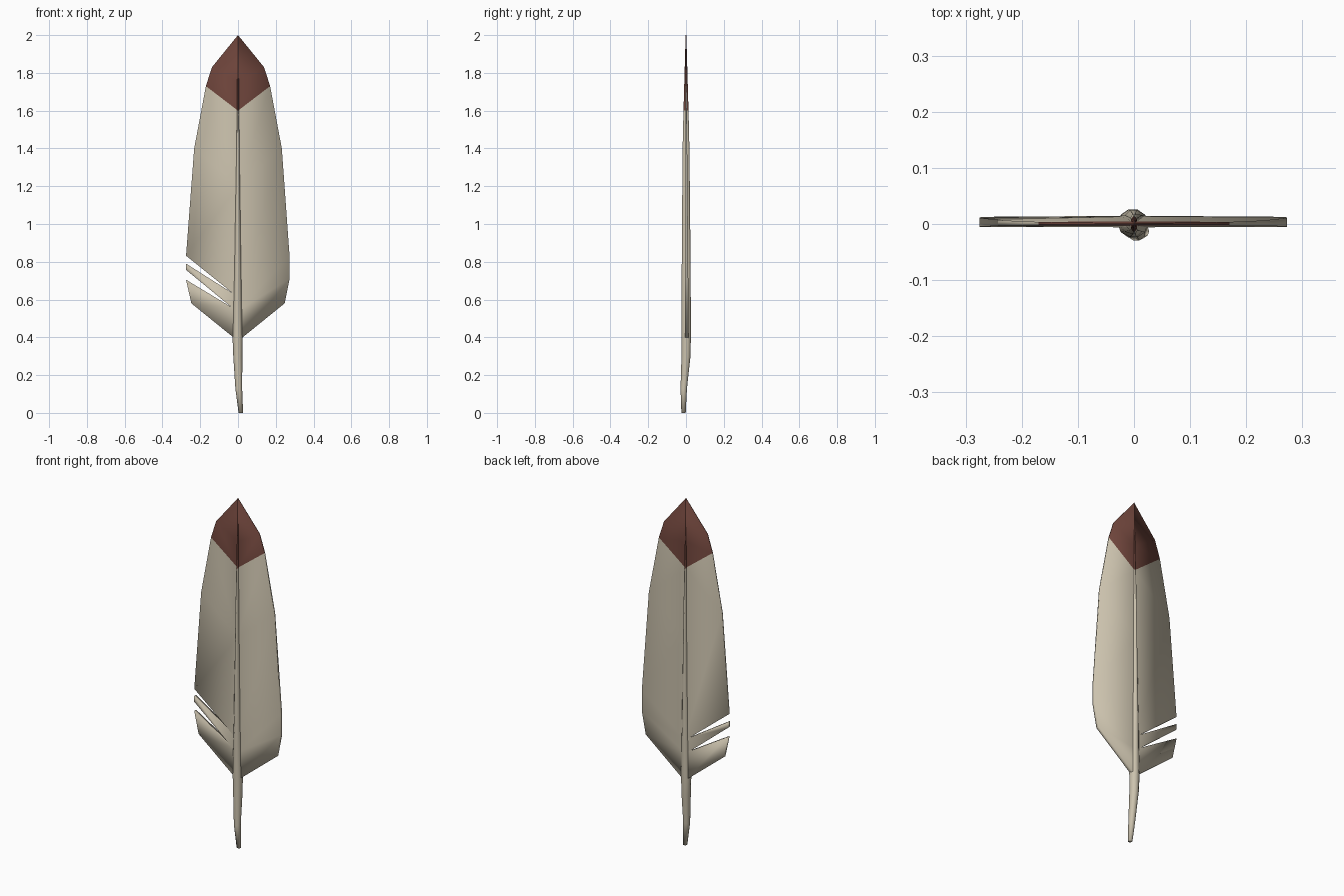
import bpy, bmesh, math

if "Cube" in bpy.data.objects:
    bpy.data.objects.remove(bpy.data.objects["Cube"])


def material(name, rgb):
    m = bpy.data.materials.new(name)
    m.diffuse_color = (*rgb, 1)
    m.use_nodes = True
    m.node_tree.nodes["Principled BSDF"].inputs["Base Color"].default_value = m.diffuse_color
    return m


CREAM = material("cream", (0.60, 0.54, 0.42))
BROWN = material("brown", (0.16, 0.06, 0.045))


def finish(name, bm):
    bmesh.ops.recalc_face_normals(bm, faces=bm.faces)
    for f in bm.faces:
        f.smooth = True
    me = bpy.data.meshes.new(name)
    bm.to_mesh(me)
    bm.free()
    me.materials.append(CREAM)
    me.materials.append(BROWN)
    ob = bpy.data.objects.new(name, me)
    bpy.context.collection.objects.link(ob)
    return ob


def vane(name, cells, side):
    """Thin plate, tapering towards the tip; cells = (outline, material index)."""
    bm = bmesh.new()
    verts, edges = {}, {}

    def vert(p, s):
        if (p, s) not in verts:
            x, z = p
            y = 0.0027 * (2 - z) + s * (0.0015 + 0.0054 * (2 - z))
            verts[p, s] = bm.verts.new((side * x, y, z))
        return verts[p, s]

    for outline, mat in cells:
        for s in (-1, 1):
            bm.faces.new([vert(p, s) for p in outline[::-s]]).material_index = mat
        for a, b in zip(outline, outline[1:] + outline[:1]):
            key = frozenset((a, b))
            edges[key] = None if key in edges else (a, b, mat)
    # rim along the open edges, except where hidden in the shaft
    for e in edges.values():
        if e and (e[0][0] > 0 or e[1][0] > 0):
            a, b, mat = e
            f = bm.faces.new([vert(a, -1), vert(b, -1), vert(b, 1), vert(a, 1)])
            f.material_index = mat
    return finish(name, bm)


# Upper vane and coloured tip, shared by both sides
upper = [
    ([(0, 1.2), (0.232, 1.4), (0.17, 1.73), (0, 1.6)], 0),
    ([(0, 1.6), (0.17, 1.73), (0.138, 1.83), (0, 1.75)], 1),
    ([(0, 1.75), (0.138, 1.83), (0, 2.0)], 1),
]

# Whole right vane
vane("right_vane", [
    ([(0, 0.38), (0.247, 0.58), (0.273, 0.71), (0, 0.54)], 0),
    ([(0, 0.54), (0.273, 0.71), (0.273, 0.83), (0, 0.615)], 0),
    ([(0, 0.615), (0.273, 0.83), (0.232, 1.4), (0, 1.2)], 0),
] + upper, 1)

# Left vane with two slits
vane("left_vane", [
    ([(0, 0.38), (0.247, 0.58), (0.275, 0.705), (0.035, 0.56), (0, 0.54)], 0),
    ([(0, 0.54), (0.035, 0.56), (0.275, 0.757), (0.275, 0.79), (0.03, 0.635), (0, 0.615)], 0),
    ([(0, 0.615), (0.03, 0.635), (0.275, 0.832), (0.232, 1.4), (0, 1.2)], 0),
] + upper, -1)

# Shaft: rings of (z, centre x, centre y, radius x, radius y)
rings = [
    (0.0, 0.015, -0.013, 0.012, 0.012),
    (0.13, 0.004, -0.012, 0.018, 0.018),
    (0.3, -0.001, 0.0, 0.024, 0.025),
    (0.4, -0.002, 0.001, 0.027, 0.026),
    (0.75, -0.001, 0.001, 0.019, 0.025),
    (1.4, 0.0, 0.0, 0.008, 0.019),
    (1.6, 0.0, 0.0, 0.006, 0.014),
    (1.8, 0.0, 0.0, 0.004, 0.008),
    (2.0, 0.0, 0.0, 0.001, 0.002),
]
N = 10
bm = bmesh.new()
loops = [[bm.verts.new((cx + rx * math.cos(2 * math.pi * i / N),
                        cy + ry * math.sin(2 * math.pi * i / N), z)) for i in range(N)]
         for z, cx, cy, rx, ry in rings]
for k, (lo, hi) in enumerate(zip(loops, loops[1:])):
    for i in range(N):
        j = (i + 1) % N
        bm.faces.new((lo[i], lo[j], hi[j], hi[i])).material_index = int(rings[k][0] >= 1.6)
bm.faces.new(loops[0][::-1])
bm.faces.new(loops[-1]).material_index = 1
finish("shaft", bm)
